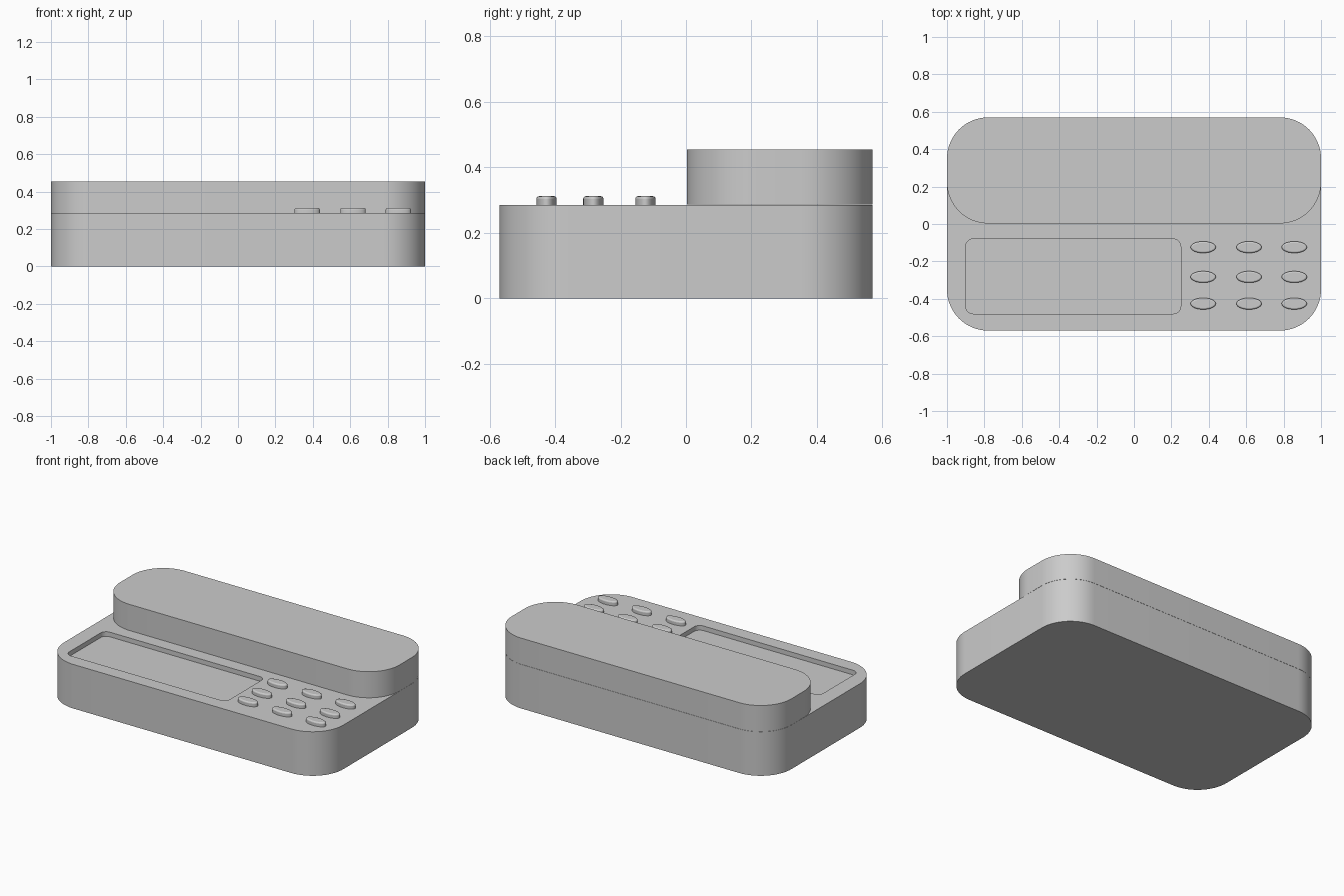
import bpy, math

if "Cube" in bpy.data.objects:
    bpy.data.objects.remove(bpy.data.objects["Cube"])

def smooth(ob):
    bpy.ops.object.select_all(action='DESELECT')
    ob.select_set(True)
    bpy.context.view_layer.objects.active = ob
    bpy.ops.object.shade_smooth_by_angle(angle=math.radians(35))

def prism(name, pts, z0, z1):
    n = len(pts)
    verts = [(x, y, z) for z in (z0, z1) for x, y in pts]
    faces = [tuple(reversed(range(n))), tuple(range(n, 2 * n))]
    faces += [(i, (i + 1) % n, n + (i + 1) % n, n + i) for i in range(n)]
    me = bpy.data.meshes.new(name)
    me.from_pydata(verts, [], faces)
    ob = bpy.data.objects.new(name, me)
    bpy.context.collection.objects.link(ob)
    return ob

def rounded_rect(x0, x1, y0, y1, r, seg=16):
    corners = [(x1 - r, y1 - r), (x0 + r, y1 - r), (x0 + r, y0 + r), (x1 - r, y0 + r)]
    return [(cx + r * math.cos(a), cy + r * math.sin(a))
            for k, (cx, cy) in enumerate(corners)
            for a in [(k + i / seg) * math.pi / 2 for i in range(seg + 1)]]

TOP = 0.285

# Main body with sunken display window
body = prism("body", rounded_rect(-1, 1, -0.57, 0.57, 0.22), 0, TOP)
cutter = prism("display_cutter", rounded_rect(-0.90, 0.25, -0.48, -0.08, 0.04, 8), TOP - 0.03, TOP + 0.1)
cutter.hide_render = True
cutter.hide_set(True)
cut = body.modifiers.new("display_recess", 'BOOLEAN')
cut.operation = 'DIFFERENCE'
cut.solver = 'EXACT'
cut.object = cutter
bpy.context.view_layer.objects.active = body
bpy.ops.object.modifier_apply(modifier=cut.name)
bpy.data.objects.remove(cutter)
smooth(body)

# Raised rear housing
smooth(prism("rear_housing", rounded_rect(-1, 1, 0.003, 0.57, 0.22), TOP + 0.001, 0.455))

# Keypad of oval buttons with rounded top rims
ring = [(0.0675 * math.cos(a), 0.031 * math.sin(a))
        for a in [2 * math.pi * i / 40 for i in range(40)]]
for row, y in enumerate((-0.124, -0.283, -0.426)):
    for col, x in enumerate((0.37, 0.615, 0.857)):
        key = prism(f"button_{row}_{col}", ring, TOP - 0.01, 0.312)
        key.location = (x, y, 0)
        w = key.data.attributes.new("bevel_weight_edge", 'FLOAT', 'EDGE')
        for e in key.data.edges:
            if all(key.data.vertices[v].co.z > 0.3 for v in e.vertices):
                w.data[e.index].value = 1
        bev = key.modifiers.new("rim", 'BEVEL')
        bev.limit_method = 'WEIGHT'
        bev.width = 0.008
        bev.segments = 3
        smooth(key)
